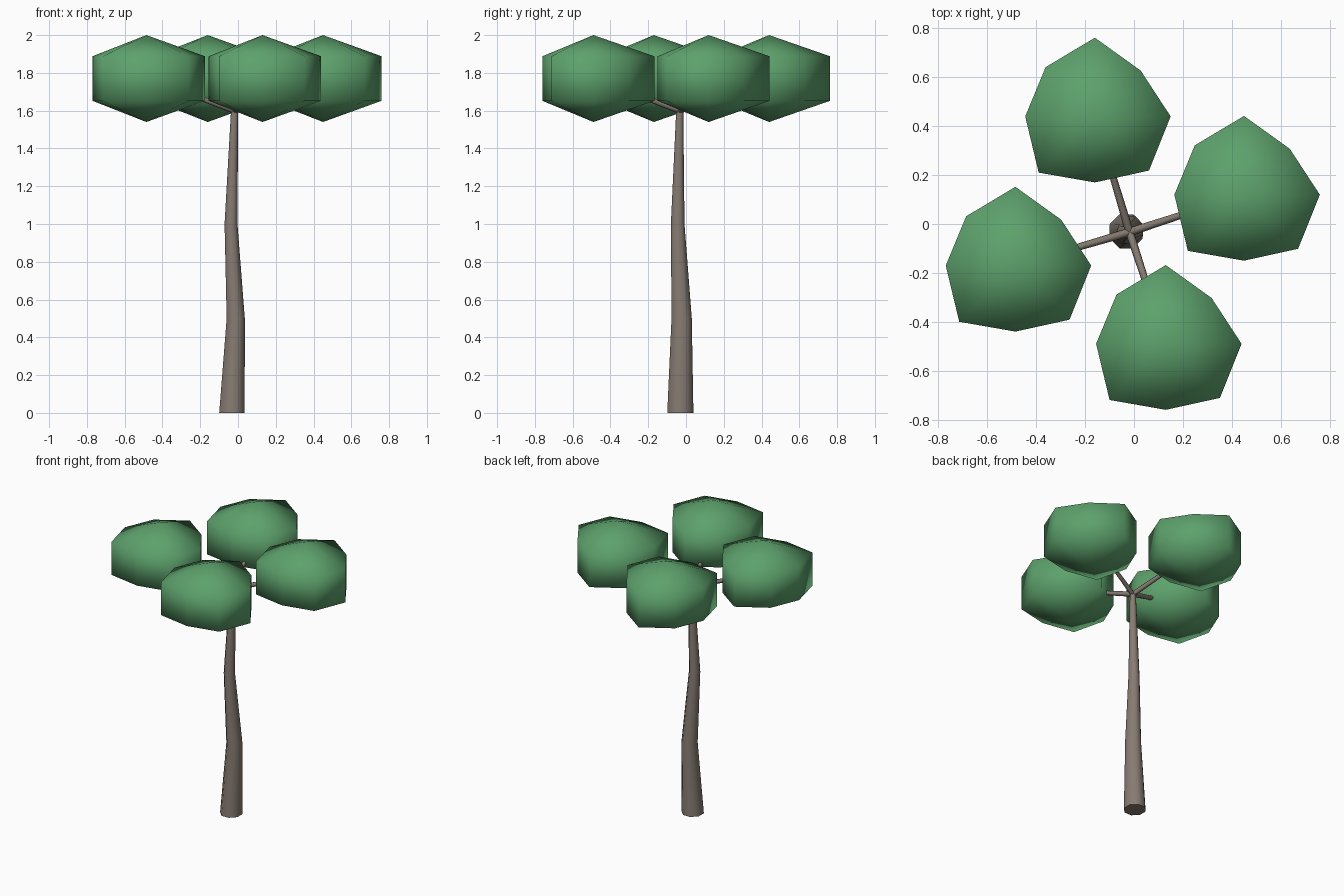
import bpy, bmesh, math
from mathutils import Vector

if "Cube" in bpy.data.objects:
    bpy.data.objects.remove(bpy.data.objects["Cube"])


def material(name, rgb):
    m = bpy.data.materials.new(name)
    m.diffuse_color = (*rgb, 1)
    m.use_nodes = True
    m.node_tree.nodes["Principled BSDF"].inputs["Base Color"].default_value = m.diffuse_color
    return m


BARK = material("bark", (0.24, 0.20, 0.17))
LEAF = material("leaf", (0.11, 0.36, 0.15))


def finish(name, bm, mat, angle):
    bmesh.ops.recalc_face_normals(bm, faces=bm.faces)
    me = bpy.data.meshes.new(name)
    bm.to_mesh(me)
    bm.free()
    me.materials.append(mat)
    ob = bpy.data.objects.new(name, me)
    bpy.context.collection.objects.link(ob)
    bpy.context.view_layer.objects.active = ob
    ob.select_set(True)
    bpy.ops.object.shade_smooth_by_angle(angle=math.radians(angle))
    ob.select_set(False)
    return ob


def skin(bm, rings):
    """Join successive rings of vertices with side faces."""
    for a, b in zip(rings, rings[1:]):
        n = len(a)
        for i in range(n):
            j = (i + 1) % n
            bm.faces.new((a[i], a[j], b[j], b[i]))


def limb(name, stations, sides):
    """Tapered tube through (x, y, z, radius_x, radius_y) stations."""
    bm = bmesh.new()
    rings = []
    for x, y, z, rx, ry in stations:
        ring = []
        for i in range(sides):
            t = math.tau * (i + 0.5) / sides
            ring.append(bm.verts.new((x + rx * math.cos(t), y + ry * math.sin(t), z)))
        rings.append(ring)
    skin(bm, rings)
    bm.faces.new(rings[0])
    bm.faces.new(rings[-1])
    return finish(name, bm, BARK, 60)


def branch(name, start, end, r0, r1, sides=6):
    """Straight tapered branch."""
    start, end = Vector(start), Vector(end)
    q = (end - start).to_track_quat('Z', 'Y')
    bm = bmesh.new()
    rings = []
    for p, r in ((start, r0), (end, r1)):
        rings.append([bm.verts.new(p + q @ Vector((r * math.cos(math.tau * i / sides),
                                                   r * math.sin(math.tau * i / sides), 0)))
                      for i in range(sides)])
    skin(bm, rings)
    bm.faces.new(rings[0])
    bm.faces.new(rings[1])
    return finish(name, bm, BARK, 60)


# irregular eight-sided foliage outline: radius at every 45 degrees from +x
RADII = (0.31, 0.265, 0.322, 0.285, 0.285, 0.325, 0.27, 0.313)


def foliage(name, cx, cy, cz=1.77):
    bm = bmesh.new()
    rings = []
    for s in (-1, 1):
        ring = []
        for i, r in enumerate(RADII):
            t = math.tau * i / 8
            ring.append(bm.verts.new((cx + r * math.cos(t), cy + r * math.sin(t), cz + s * 0.118)))
        rings.append(ring)
    skin(bm, rings)
    # shallow cones closing bottom and top
    for s, ring in zip((-1, 1), rings):
        tip = bm.verts.new((cx, cy, cz + s * 0.23))
        for i in range(8):
            bm.faces.new((ring[i], ring[(i + 1) % 8], tip))
    return finish(name, bm, LEAF, 180)


# crooked trunk
limb("trunk", [(-0.032, -0.030, 0.0, 0.073, 0.075),
               (-0.012, -0.023, 0.5, 0.052, 0.058),
               (-0.037, -0.044, 1.0, 0.037, 0.039),
               (-0.018, -0.033, 1.61, 0.020, 0.020)], 8)

# four branches, each carrying one foliage clump
CLUMPS = [("right", 0.45, 0.12), ("back", -0.16, 0.44),
          ("left", -0.485, -0.17), ("front", 0.13, -0.49)]
for label, x, y in CLUMPS:
    branch(label + "_branch", (-0.018, -0.033, 1.60), (x, y, 1.77), 0.017, 0.011)
    foliage(label + "_foliage", x, y)
